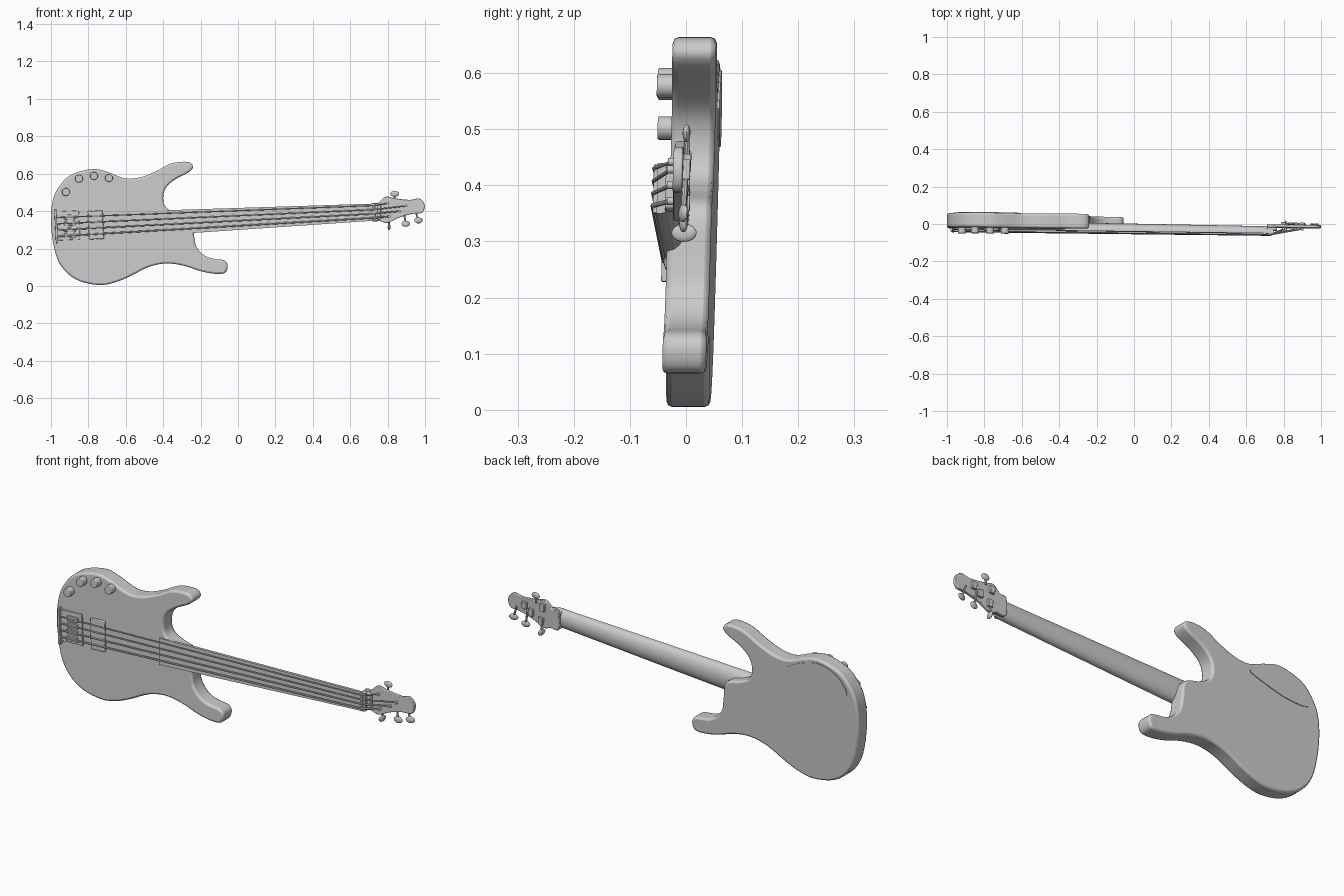
import bpy
import bmesh
import math
from mathutils import Vector, Matrix

if "Cube" in bpy.data.objects:
    bpy.data.objects.remove(bpy.data.objects["Cube"], do_unlink=True)

# Single flat grey
grey = bpy.data.materials.new("plain grey")
grey.use_nodes = True
grey.diffuse_color = (0.6, 0.6, 0.6, 1)
grey.node_tree.nodes["Principled BSDF"].inputs["Base Color"].default_value = (0.6, 0.6, 0.6, 1)

NECK_ANGLE = math.atan(0.05)   # the neck rises slightly along x


def lean(point):
    """Give the instrument its slight backward lean."""
    return Vector((point.x, point.y - 0.0066 - 0.0144 * point.x + 0.0277 * point.z, point.z))


def finish(bm, name, bevel=0.0, angle=40, segments=2):
    """Turn a bmesh into a leaning, shaded object."""
    for vert in bm.verts:
        vert.co = lean(vert.co)
    bmesh.ops.recalc_face_normals(bm, faces=bm.faces)
    mesh = bpy.data.meshes.new(name)
    bm.to_mesh(mesh)
    bm.free()
    mesh.materials.append(grey)
    obj = bpy.data.objects.new(name, mesh)
    bpy.context.collection.objects.link(obj)
    if bevel:
        modifier = obj.modifiers.new("rounded edges", "BEVEL")
        modifier.width = bevel
        modifier.segments = segments
        modifier.angle_limit = math.radians(50)
    bpy.ops.object.select_all(action="DESELECT")
    obj.select_set(True)
    bpy.context.view_layer.objects.active = obj
    bpy.ops.object.shade_smooth_by_angle(angle=math.radians(angle))
    return obj


def smooth_loop(points, steps):
    """Closed Catmull-Rom curve through the points."""
    result = []
    count = len(points)
    for i in range(count):
        a, b, c, d = [Vector(points[(i + k) % count]) for k in (-1, 0, 1, 2)]
        for s in range(steps):
            t = s / steps
            result.append(0.5 * (2 * b + (c - a) * t + (2 * a - 5 * b + 4 * c - d) * t ** 2
                                 + (3 * b - a - 3 * c + d) * t ** 3))
    return result


def slab(name, outline, front, back, bevel=0.0, angle=40):
    """Extrude an x-z outline from front to back."""
    bm = bmesh.new()
    face = bm.faces.new([bm.verts.new((p[0], front, p[1])) for p in outline])
    extruded = bmesh.ops.extrude_face_region(bm, geom=[face])["geom"]
    moved = [g for g in extruded if isinstance(g, bmesh.types.BMVert)]
    bmesh.ops.translate(bm, verts=moved, vec=(0, back - front, 0))
    return finish(bm, name, bevel, angle)


def block(name, center, size, bevel=0.002):
    """Box turned to follow the neck direction."""
    bm = bmesh.new()
    matrix = (Matrix.Translation(center) @ Matrix.Rotation(-NECK_ANGLE, 4, "Y")
              @ Matrix.Diagonal((*size, 1)))
    bmesh.ops.create_cube(bm, size=1, matrix=matrix)
    return finish(bm, name, bevel)


def rod(name, start, end, radius, sides=12, bevel=0.0):
    """Cylinder between two points."""
    start, end = Vector(start), Vector(end)
    axis = end - start
    bm = bmesh.new()
    matrix = Matrix.Translation((start + end) / 2) @ axis.to_track_quat("Z", "Y").to_matrix().to_4x4()
    bmesh.ops.create_cone(bm, cap_ends=True, segments=sides, radius1=radius, radius2=radius,
                          depth=axis.length, matrix=matrix)
    return finish(bm, name, bevel)


# Body with two horns
body_outline = [
    (-1, .33), (-.99, .46), (-.95, .54), (-.89, .595), (-.78, .625), (-.7, .61), (-.605, .575),
    (-.525, .58), (-.445, .61), (-.355, .655), (-.27, .663), (-.24, .64), (-.26, .61),
    (-.335, .57), (-.385, .525), (-.4, .47), (-.385, .42), (-.33, .39), (-.25, .36),
    (-.235, .27), (-.225, .215), (-.19, .17), (-.14, .147), (-.075, .137), (-.055, .11),
    (-.07, .07), (-.125, .065), (-.205, .08), (-.29, .108), (-.385, .12), (-.48, .1),
    (-.58, .05), (-.66, .018), (-.74, .005), (-.845, .025), (-.925, .08), (-.975, .17)]
slab("body", smooth_loop(body_outline, 4), -.039, .039, bevel=.01, angle=60)

# Control cavity cover on the back
cover = [(-.94, .5), (-.9, .56), (-.84, .595), (-.77, .605), (-.69, .585), (-.62, .55),
         (-.61, .53), (-.7, .5), (-.8, .475), (-.91, .47)]
slab("back_cover", smooth_loop(cover, 3), .035, .0425)

# Neck with a flat front and rounded back, lofted from body to nut
bm = bmesh.new()
rings = []
for x, middle, half, back in ((-.415, .3375, .066, .0), (.1, .363, .057, -.002),
                              (.7, .393, .046, -.006), (.745, .395, .045, -.008)):
    ring = [bm.verts.new((x, -.045, middle + half)), bm.verts.new((x, -.045, middle - half))]
    for i in range(13):
        turn = math.pi * i / 12
        ring.append(bm.verts.new((x, -.036 + (back + .036) * math.sin(turn),
                                  middle - half * math.cos(turn))))
    rings.append(ring)
for first, second in zip(rings, rings[1:]):
    for i in range(len(first)):
        j = (i + 1) % len(first)
        bm.faces.new((first[i], first[j], second[j], second[i]))
bm.faces.new(rings[0])
bm.faces.new(rings[-1])
finish(bm, "neck")
block("nut", (.727, -.045, .394), (.012, .014, .088))

# Headstock, sunk behind the fingerboard plane
head = [(.715, .437), (.75, .445), (.79, .478), (.84, .468), (.92, .46), (.97, .468),
        (.998, .435), (.985, .392), (.93, .385), (.86, .365), (.8, .337), (.76, .347), (.715, .35)]
slab("headstock", smooth_loop(head, 4), -.014, .003, bevel=.003, angle=60)
slab("headstock_ramp", [(.71, .435), (.745, .438), (.765, .43), (.765, .36), (.745, .352), (.71, .352)],
     -.03, -.002, bevel=.004)

# Pickup and bridge
block("pickup", (-.76, -.042, .326), (.08, .014, .152), bevel=.004)
block("bridge_plate", (-.91, -.041, .323), (.125, .01, .155))
block("bridge_tail", (-.972, -.046, .318), (.012, .024, .18))

# Strings, saddles, posts and tuners
posts = [(.80, .442), (.90, .428), (.865, .4), (.81, .372)]
for i, (post_x, post_z) in enumerate(posts):
    bridge_z = .366 - .0335 * i
    nut_z = .43 - .022 * i
    thick = .0032 + .0004 * i
    tail = (-.965, -.054, bridge_z)
    nut = (.727, -.052, nut_z)
    rod(f"string_{i + 1}", tail, nut, thick, 8)
    rod(f"string_end_{i + 1}", nut, (post_x, -.019, post_z), thick, 8)
    block(f"saddle_{i + 1}", (-.9, -.047, bridge_z + .003), (.06, .012, .024))
    rod(f"post_{i + 1}", (post_x, .006, post_z), (post_x, -.026, post_z), .007)
    block(f"tuner_housing_{i + 1}", (post_x, .008, post_z), (.026, .014, .036))

# Tuner buttons: shaft and flattened knob
buttons = [((.835, .455), (.838, .493), 0), ((.805, .372), (.808, .315), 80),
           ((.885, .40), (.897, .332), 10), ((.945, .41), (.965, .35), 15)]
for i, (inner, outer, twist) in enumerate(buttons):
    start, end = Vector((inner[0], .008, inner[1])), Vector((outer[0], .006, outer[1]))
    rod(f"tuner_shaft_{i + 1}", start, end, .005, 8)
    bm = bmesh.new()
    matrix = (Matrix.Translation(end) @ Matrix.Rotation(math.radians(twist), 4, "Z")
              @ Matrix.Diagonal((.023, .007, .016, 1)))
    bmesh.ops.create_uvsphere(bm, u_segments=16, v_segments=8, radius=1, matrix=matrix)
    finish(bm, f"tuner_button_{i + 1}", angle=60)

# Control knobs
for i, (x, z) in enumerate([(-.92, .502), (-.85, .573), (-.77, .588), (-.69, .577)]):
    rod(f"control_knob_{i + 1}", (x, -.03, z), (x, -.071, z), .021, 20, bevel=.003)
